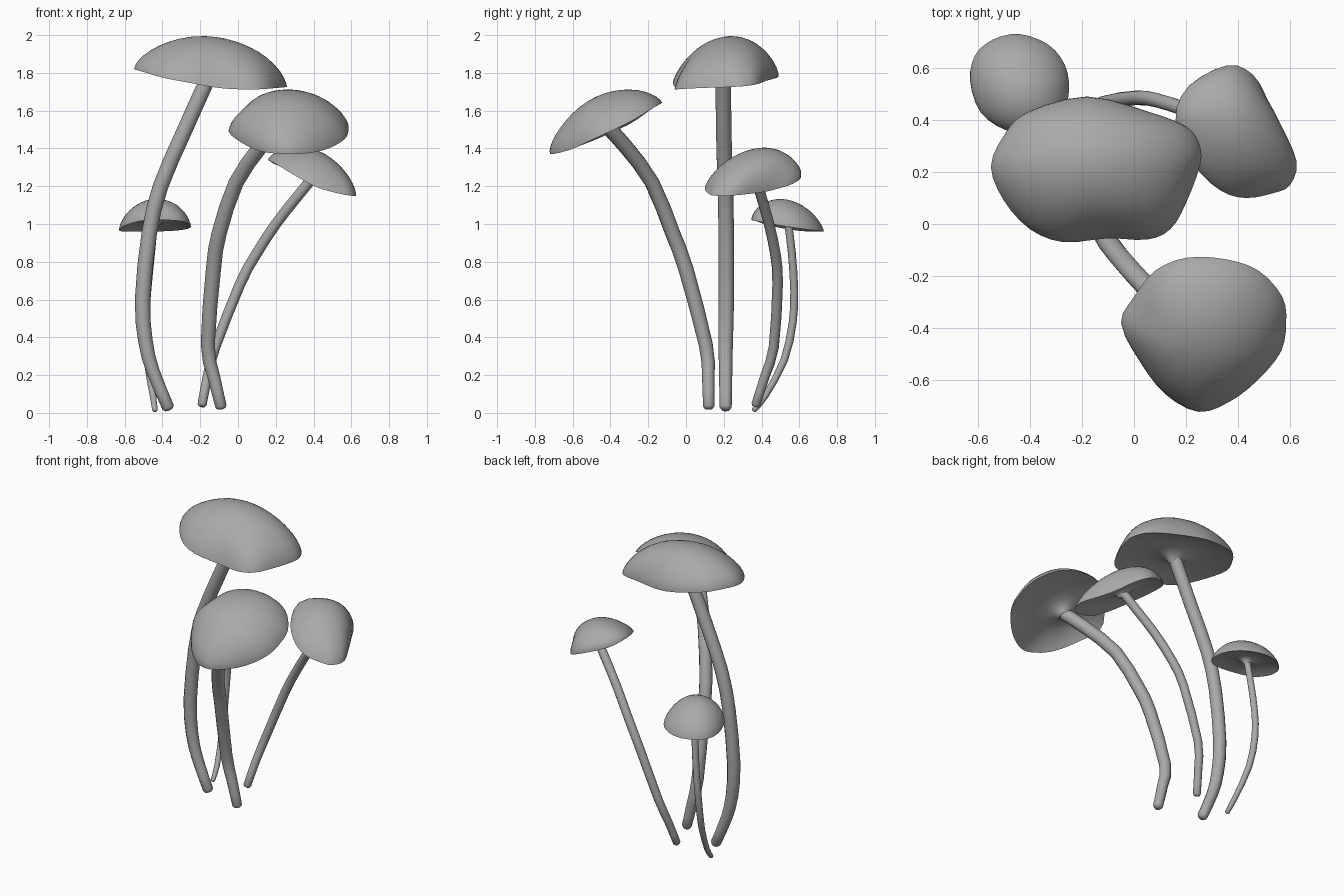
import bpy, bmesh, math
from mathutils import Vector

if "Cube" in bpy.data.objects:
    bpy.data.objects.remove(bpy.data.objects["Cube"])

grey = bpy.data.materials.new("mushroom_grey")
grey.diffuse_color = (.4, .4, .4, 1)
grey.use_nodes = True
grey.node_tree.nodes["Principled BSDF"].inputs["Base Color"].default_value = grey.diffuse_color


def spline(pts, closed, n=3):
    """Catmull-Rom samples through the given points."""
    pts = [Vector(p) for p in pts]
    m, out = len(pts), []
    get = (lambda i: pts[i % m]) if closed else (lambda i: pts[max(0, min(m - 1, i))])
    for i in range(m if closed else m - 1):
        a, b, c, d = (get(i + k) for k in (-1, 0, 1, 2))
        for k in range(n):
            t = k / n
            out.append(0.5 * (2 * b + (c - a) * t + (2 * a - 5 * b + 4 * c - d) * t * t
                              + (3 * b - a - 3 * c + d) * t ** 3))
    if not closed:
        out.append(pts[-1])
    return out


def loft(name, start, rings, end, angle=50):
    """Closed skin: pole point, rings, pole point."""
    bm = bmesh.new()
    loops = [[bm.verts.new(p) for p in r] for r in rings]
    n = len(loops[0])
    for pole, loop in ((start, loops[0]), (end, loops[-1])):
        v = bm.verts.new(pole)
        for i in range(n):
            bm.faces.new((v, loop[i], loop[(i + 1) % n]))
    for a, b in zip(loops, loops[1:]):
        for i in range(n):
            j = (i + 1) % n
            bm.faces.new((a[i], a[j], b[j], b[i]))
    bmesh.ops.recalc_face_normals(bm, faces=bm.faces)
    me = bpy.data.meshes.new(name)
    bm.to_mesh(me)
    bm.free()
    me.materials.append(grey)
    ob = bpy.data.objects.new(name, me)
    bpy.context.collection.objects.link(ob)
    bpy.ops.object.select_all(action='DESELECT')
    ob.select_set(True)
    bpy.context.view_layer.objects.active = ob
    bpy.ops.object.shade_smooth_by_angle(angle=math.radians(angle))
    return ob


def stem(name, path, r0, r1, sides=12):
    pts = spline(path, False, 2)
    rings, last = [], len(pts) - 1
    for i, p in enumerate(pts):
        t = (pts[min(i + 1, last)] - pts[max(i - 1, 0)]).normalized()
        u = Vector((0, 1, 0)).cross(t).normalized()
        v = t.cross(u)
        r = r0 + (r1 - r0) * min(1, 2.5 * i / last)
        ring = [p + r * (u * math.cos(a) + v * math.sin(a))
                for a in (2 * math.pi * k / sides for k in range(sides))]
        if i == 0:   # rounded foot
            rings.append([p + (q - p) * 0.7 - t * r0 * 0.45 for q in ring])
            foot = p - t * r0 * 0.6
        rings.append(ring)
    return loft(name, foot, rings, pts[-1])


def cap(name, rim, apex, joint):
    rim = spline(rim, True)
    n = len(rim)
    c = sum(rim, Vector()) / n
    up, joint = Vector(apex) - c, Vector(joint)
    # best-fit ellipse, so the rim's waves fade out towards the crown
    ang = [2 * math.pi * i / n for i in range(n)]
    ca = sum(((p - c) * math.cos(a) for p, a in zip(rim, ang)), Vector()) * 2 / n
    sa = sum(((p - c) * math.sin(a) for p, a in zip(rim, ang)), Vector()) * 2 / n
    oval = [c + ca * math.cos(a) + sa * math.sin(a) for a in ang]
    rings = []
    # dome
    for k in range(1, 11):
        s = math.sin(k / 10 * math.pi / 2)
        h = max(0, 1 - s * s) ** 0.65
        rings.append([c + (o.lerp(p, s ** 2.5) - c) * s + up * h for o, p in zip(oval, rim)])
    # hollow underside flaring down onto the stem
    for s, f in ((.85, .08), (.65, .15), (.45, .18), (.3, .16), (.2, .1), (.14, .02), (.1, -.07)):
        rings.append([joint + (o.lerp(p, s) - joint) * s + up * f for o, p in zip(oval, rim)])
    return loft(name, c + up, rings, joint + up * .1)


# tall mushroom
stem("tall_stem", [(-.37, .21, .03), (-.45, .21, .22), (-.49, .21, .38), (-.505, .213, .6),
                   (-.47, .213, .95), (-.41, .208, 1.2), (-.29, .2, 1.48), (-.155, .197, 1.78)],
     .032, .041)
cap("tall_cap", [(-.55, .22, 1.82), (-.5, .34, 1.82), (-.41, .43, 1.81), (-.18, .49, 1.78),
                 (.06, .43, 1.76), (.2, .375, 1.74), (.25, .31, 1.73), (.255, .23, 1.725),
                 (.2, .08, 1.72), (.14, -.02, 1.715), (.05, -.06, 1.712), (-.1, -.055, 1.72),
                 (-.27, -.07, 1.75), (-.4, -.02, 1.775), (-.5, .09, 1.805)],
    (-.125, .22, 1.99), (-.17, .2, 1.75))

# leaning front mushroom
stem("front_stem", [(-.09, .12, .035), (-.13, .118, .2), (-.16, .105, .36), (-.13, 0, .76),
                    (-.1, -.07, .95), (-.01, -.18, 1.22), (.12, -.32, 1.41), (.21, -.42, 1.52)],
     .03, .04)
cap("front_cap", [(-.05, -.38, 1.49), (0, -.28, 1.54), (.08, -.18, 1.61), (.2, -.13, 1.64),
                  (.35, -.135, 1.64), (.48, -.18, 1.61), (.57, -.28, 1.55), (.585, -.38, 1.5),
                  (.565, -.49, 1.45), (.48, -.595, 1.4), (.37, -.68, 1.375), (.25, -.72, 1.37),
                  (.12, -.65, 1.385), (.02, -.52, 1.43)],
    (.26, -.48, 1.672), (.205, -.41, 1.505))

# slender right mushroom
stem("right_stem", [(-.19, .37, .045), (-.16, .42, .2), (-.12, .465, .35), (.01, .485, .68),
                    (.09, .475, .83), (.2, .44, 1.0), (.31, .4, 1.14), (.4, .37, 1.25)],
     .024, .028)
cap("right_cap", [(.16, .4, 1.34), (.21, .53, 1.31), (.36, .61, 1.26), (.46, .57, 1.215),
                  (.52, .46, 1.18), (.56, .38, 1.165), (.625, .24, 1.15), (.6, .15, 1.15),
                  (.54, .12, 1.16), (.43, .1, 1.19), (.33, .13, 1.24), (.23, .23, 1.3)],
    (.43, .38, 1.385), (.385, .37, 1.235))

# small back mushroom
stem("small_stem", [(-.44, .36, .015), (-.45, .42, .09), (-.48, .52, .28), (-.49, .565, .48),
                    (-.48, .573, .65), (-.46, .56, .85), (-.445, .54, 1.01)], .014, .021)
cap("small_cap", [(-.63, .55, .97), (-.61, .65, .96), (-.54, .71, .96), (-.44, .73, .96),
                  (-.33, .69, .965), (-.265, .61, .975), (-.25, .51, .99), (-.28, .4, 1.01),
                  (-.36, .35, 1.02), (-.49, .36, 1.02), (-.59, .43, .995)],
    (-.44, .53, 1.13), (-.445, .54, .99))
